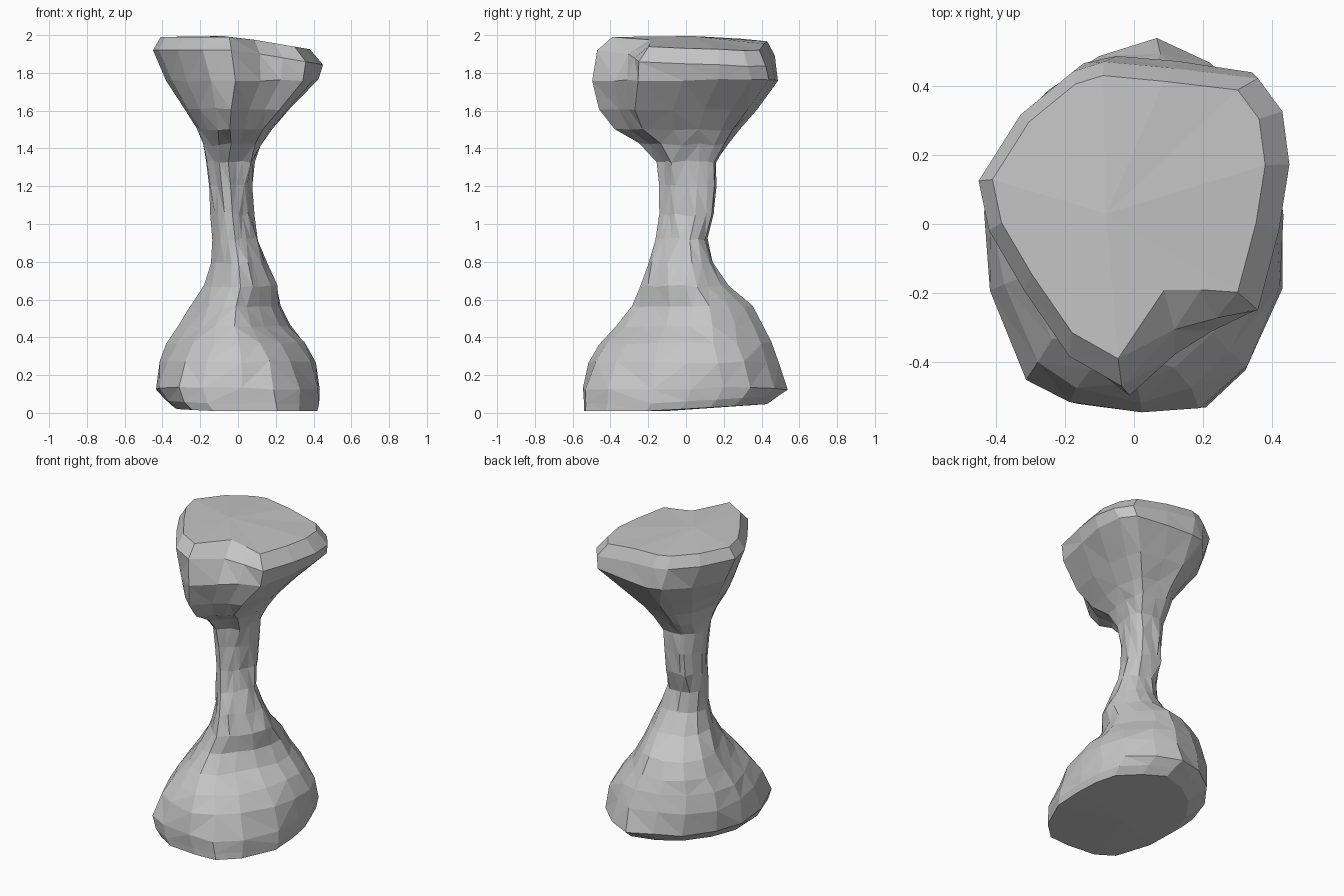
import bpy, bmesh, random
from mathutils import Vector

random.seed(4)
cube = bpy.data.objects.get("Cube")
if cube:
    bpy.data.objects.remove(cube, do_unlink=True)

# Plan outlines, counter-clockwise from the front
BASE_OUTLINE = [(.03, -.54), (.19, -.53), (.32, -.41), (.43, -.17), (.43, .03), (.41, .2),
                (.36, .34), (.22, .46), (.07, .54), (-.1, .49), (-.25, .39), (-.37, .22),
                (-.43, .03), (-.41, -.2), (-.32, -.45), (-.19, -.52)]
SHOULDER_OUTLINE = [(0, -.5), (.11, -.43), (.21, -.32), (.31, -.17), (.39, 0), (.4, .15),
                    (.32, .3), (.2, .44), (.07, .5), (-.12, .49), (-.3, .42), (-.4, .26),
                    (-.42, .05), (-.34, -.14), (-.23, -.32), (-.12, -.45)]
HEAD_OUTLINE = [(-.03, -.49), (.12, -.37), (.24, -.31), (.36, -.26), (.42, -.02), (.45, .18),
                (.43, .34), (.36, .44), (.12, .47), (-.08, .49), (-.17, .46), (-.32, .33),
                (-.44, .13), (-.41, -.02), (-.31, -.2), (-.18, -.4)]
OUTLINES = [(.15, BASE_OUTLINE), (.5, SHOULDER_OUTLINE), (.68, SHOULDER_OUTLINE),
            (1.35, HEAD_OUTLINE)]

# Height, then left/right and front/back extents of each layer of rock
LAYERS = [(.01, -.34, .42, -.54, .43), (.05, -.39, .43, -.54, .49), (.13, -.43, .43, -.54, .54),
          (.27, -.42, .41, -.51, .49), (.37, -.38, .36, -.46, .45), (.46, -.32, .27, -.37, .41),
          (.56, -.26, .22, -.29, .35), (.67, -.18, .21, -.24, .22), (.79, -.14, .15, -.2, .14),
          (.92, -.14, .1, -.16, .11), (1.05, -.14, .08, -.14, .15), (1.2, -.15, .08, -.14, .16),
          (1.33, -.17, .09, -.15, .16), (1.42, -.19, .13, -.25, .22), (1.5, -.22, .18, -.38, .28),
          (1.61, -.29, .27, -.46, .37), (1.76, -.38, .42, -.49, .49), (1.92, -.45, .45, -.47, .47),
          (1.99, -.41, .38, -.39, .43)]


def fit(value, low, high, new_low, new_high):
    return new_low + (value - low) / (high - low) * (new_high - new_low)


def plan_at(z):
    """Outline at a height, blended between the nearest two given ones."""
    plan = [Vector(p) for p in OUTLINES[0][1]]
    for (z0, _), (z1, upper) in zip(OUTLINES, OUTLINES[1:]):
        mix = min(1, max(0, (z - z0) / (z1 - z0)))
        plan = [p.lerp(Vector(q), mix) for p, q in zip(plan, upper)]
    return plan


def layer_points(z, left, right, front, back):
    """Stretch the outline to the layer's extents and roughen it."""
    plan = plan_at(z)
    xs, ys = [p.x for p in plan], [p.y for p in plan]
    points = []
    for i, p in enumerate(plan):
        x = fit(p.x, min(xs), max(xs), left, right)
        y = fit(p.y, min(ys), max(ys), front, back)
        height = z
        if z > 1.85:      # top slab dips to the left and back
            height -= .17 * max(0, x) + .1 * max(0, y - .2)
            if i in (1, 2):      # chipped front edge
                y += .7 * (z - 1.85) / i
        if z < .1:        # underside lifts toward the back and right
            height += .06 * max(0, y + .18) + .06 * max(0, -x - .15)
        rough = 0 if z < .1 or z > 1.9 else .008
        points.append(Vector((x, y, height)) +
                      Vector([random.uniform(-rough, rough) for _ in range(3)]))
    return points


# Rock pillar: stacked layers, bridged and capped
bm = bmesh.new()
rings = [[bm.verts.new(p) for p in layer_points(*layer)] for layer in LAYERS]
count = len(BASE_OUTLINE)
for lower, upper in zip(rings, rings[1:]):
    for i in range(count):
        j = (i + 1) % count
        a, b, c, d = lower[i], lower[j], upper[j], upper[i]
        if (a.co - c.co).length < (b.co - d.co).length:
            bm.faces.new((a, b, c))
            bm.faces.new((a, c, d))
        else:
            bm.faces.new((a, b, d))
            bm.faces.new((b, c, d))

for ring, centre in ((rings[0], (0, -.1, .01)), (rings[-1], (-.08, .03, 1.995))):
    middle = bm.verts.new(centre)
    for i in range(count):
        bm.faces.new((ring[i], ring[(i + 1) % count], middle))
bmesh.ops.recalc_face_normals(bm, faces=bm.faces)

mesh = bpy.data.meshes.new("rock_pillar")
bm.to_mesh(mesh)
bm.free()
pillar = bpy.data.objects.new("rock_pillar", mesh)
bpy.context.collection.objects.link(pillar)

# Stone colour
stone = bpy.data.materials.new("grey_stone")
stone.use_nodes = True
colour = (.56, .56, .56, 1)
stone.diffuse_color = colour
stone.node_tree.nodes["Principled BSDF"].inputs["Base Color"].default_value = colour
mesh.materials.append(stone)
